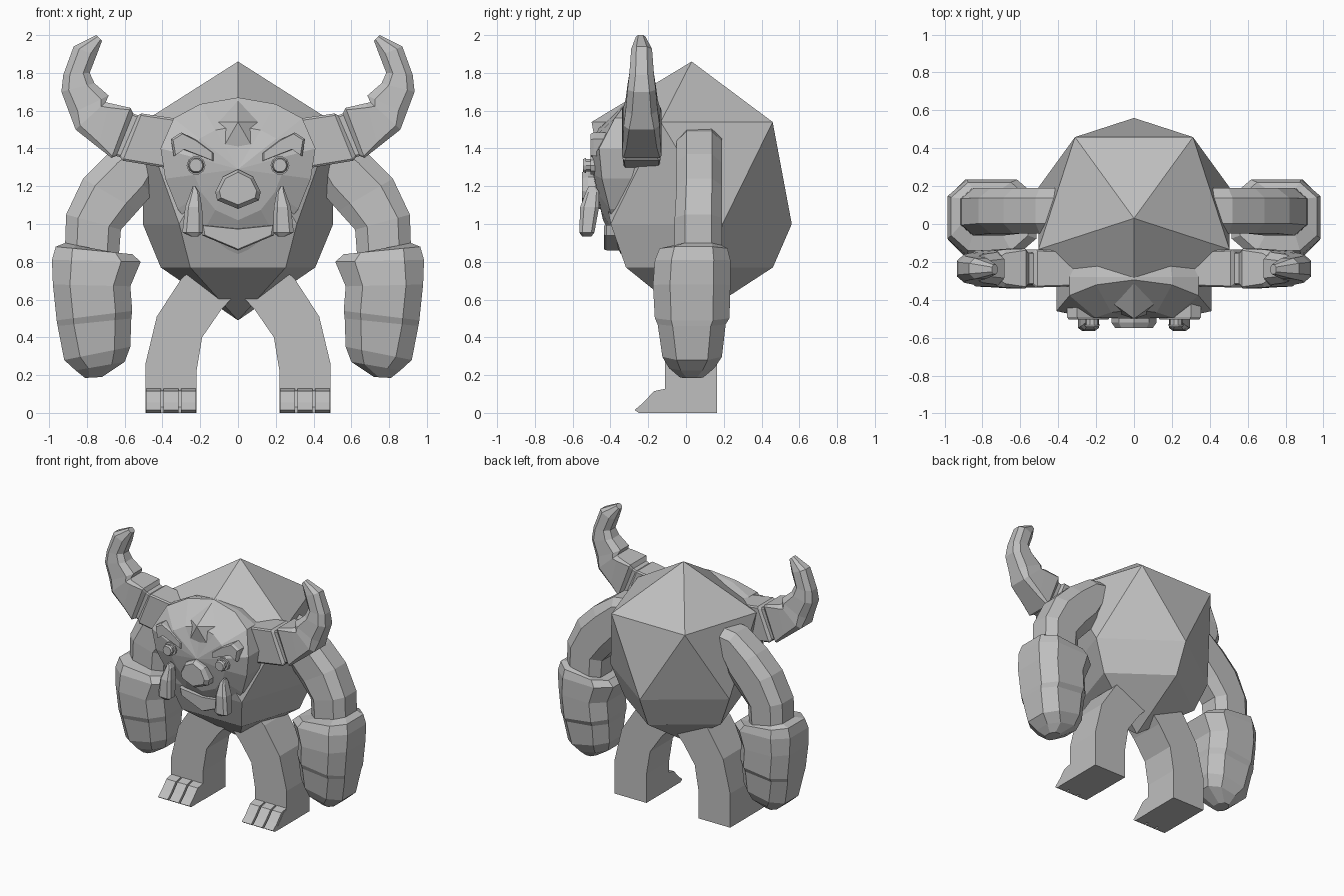
import bpy, bmesh, math

mat = bpy.data.materials.new("stone grey")
mat.diffuse_color = (0.52, 0.52, 0.52, 1)


def loft(name, rings, mirror=False, tips=(None, None)):
    """Skin rings of equal length; each end gets a flat cap or a tip point."""
    bm = bmesh.new()
    vr = [[bm.verts.new(p) for p in r] for r in rings]
    n = len(vr[0])
    for a, b in zip(vr, vr[1:]):
        for i in range(n):
            j = (i + 1) % n
            bm.faces.new((a[i], a[j], b[j], b[i]))
    for ring, tip in ((vr[0], tips[0]), (vr[-1], tips[1])):
        if tip:
            t = bm.verts.new(tip)
            for i in range(n):
                bm.faces.new((ring[i], ring[(i + 1) % n], t))
        else:
            bm.faces.new(ring)
    bmesh.ops.recalc_face_normals(bm, faces=bm.faces)
    me = bpy.data.meshes.new(name)
    bm.to_mesh(me)
    bm.free()
    me.materials.append(mat)
    ob = bpy.data.objects.new(name, me)
    bpy.context.collection.objects.link(ob)
    if mirror:
        ob.modifiers.new("mirror", 'MIRROR').use_mirror_merge = False
    return ob


def section(outer, inner, y0, y1, b):
    """Chamfered box cross-section between two points of the xz plane."""
    uv = [(b, 0), (1 - b, 0), (1, b), (1, 1 - b), (1 - b, 1), (b, 1), (0, 1 - b), (0, b)]
    if b == 0:
        uv = [(0, 0), (1, 0), (1, 1), (0, 1)]
    return [(outer[0] + u * (inner[0] - outer[0]), y0 + v * (y1 - y0),
             outer[1] + u * (inner[1] - outer[1])) for u, v in uv]


def plate(name, outline, layers, mirror=False):
    """Stack of scaled copies of an xz outline; layers are (y, scale)."""
    cx = sum(p[0] for p in outline) / len(outline)
    cz = sum(p[1] for p in outline) / len(outline)
    return loft(name, [[(cx + (x - cx) * s, y, cz + (z - cz) * s) for x, z in outline]
                       for y, s in layers], mirror)


# Body: five-sided faceted boulder
def pent(r, z, start):
    return [(r * math.cos(math.radians(start + 72 * i)),
             0.03 + r * math.sin(math.radians(start + 72 * i)), z) for i in range(5)]


bm = bmesh.new()
up, mid, low = [[bm.verts.new(p) for p in pent(*a)]
                for a in ((0.53, 1.54, 54), (0.53, 1.0, 18), (0.43, 0.77, 18))]
top, bottom = bm.verts.new((0, 0.03, 1.86)), bm.verts.new((0, 0.03, 0.49))
for i in range(5):
    j = (i + 1) % 5
    bm.faces.new((up[i], up[j], top))
    bm.faces.new((mid[i], mid[j], up[i]))
    bm.faces.new((up[i], mid[j], up[j]))
    bm.faces.new((low[i], low[j], mid[j], mid[i]))
    bm.faces.new((low[j], low[i], bottom))
bmesh.ops.recalc_face_normals(bm, faces=bm.faces)
me = bpy.data.meshes.new("body")
bm.to_mesh(me)
bm.free()
me.materials.append(mat)
bpy.context.collection.objects.link(bpy.data.objects.new("body", me))

# Head: domed face that leans back at the forehead and chin
half = [(0, 1.67), (0.2, 1.635), (0.34, 1.56), (0.41, 1.4), (0.385, 1.24), (0.32, 1.08), (0.2, 0.93)]
face = half + [(0, 0.84)] + [(-x, z) for x, z in half[:0:-1]]


def head_ring(y, s, lean):
    ring = []
    for x, z in face:
        zz = 1.29 + (z - 1.29) * s
        back = max(0, 1.3 - zz) * 0.25 + max(0, zz - 1.45) * 0.75
        ring.append((x * s, y + back * lean, zz))
    return ring


loft("head", [head_ring(-0.15, 0.92, 0), head_ring(-0.28, 1, 0),
              head_ring(-0.46, 1, 1), head_ring(-0.495, 0.6, 0.8)],
     tips=(None, (0, -0.50, 1.29)))

# Lower lip
plate("lower_lip", [(-0.2, 0.995), (0, 0.975), (0.2, 0.995), (0.19, 0.94), (0, 0.86), (-0.19, 0.94)],
      [(-0.32, 1), (-0.42, 1), (-0.435, 0.92)])

# Nose
plate("nose", [(-0.03, 1.275), (0, 1.29), (0.03, 1.275), (0.08, 1.25), (0.12, 1.17), (0.11, 1.125),
               (0, 1.08), (-0.11, 1.125), (-0.12, 1.17), (-0.08, 1.25)],
      [(-0.44, 1), (-0.52, 1), (-0.55, 0.82)])

# Eyes and brows
circle = [(0.222 + 0.05 * math.cos(k * math.tau / 10), 1.31 + 0.05 * math.sin(k * math.tau / 10))
          for k in range(10)]
plate("eye", circle, [(-0.45, 1), (-0.505, 1), (-0.505, 0.7), (-0.53, 0.7), (-0.53, 0.85), (-0.545, 0.7)], True)
plate("brow", [(0.125, 1.33), (0.125, 1.375), (0.22, 1.445), (0.30, 1.485), (0.355, 1.45),
               (0.34, 1.36), (0.29, 1.395), (0.2, 1.36)],
      [(-0.40, 1), (-0.49, 1), (-0.505, 0.9)], True)

# Tusks
loft("tusk", [section((o, z), (i, z), y0, y1, 0.2) for o, i, z, y0, y1 in (
    (0.25, 0.21, 0.935, -0.55, -0.50), (0.295, 0.185, 0.955, -0.565, -0.485),
    (0.28, 0.19, 1.09, -0.56, -0.46), (0.25, 0.205, 1.17, -0.53, -0.46),
    (0.24, 0.225, 1.2, -0.515, -0.48))], True)

# Horns, with a band groove near the root
horn = [((0.28, 1.32), (0.26, 1.555), -0.33, -0.14, 0.04), ((0.40, 1.30), (0.34, 1.56), -0.33, -0.14, 0.04),
        ((0.61, 1.335), (0.51, 1.585), -0.335, -0.135, 0.04),
        ((0.625, 1.355), (0.53, 1.575), -0.32, -0.15, 0.04),
        ((0.645, 1.36), (0.555, 1.585), -0.32, -0.15, 0.04),
        ((0.67, 1.35), (0.57, 1.615), -0.34, -0.13, 0.04),
        ((0.74, 1.405), (0.68, 1.64), -0.335, -0.135, 0.1), ((0.86, 1.5), (0.70, 1.645), -0.33, -0.14, 0.15),
        ((0.89, 1.58), (0.685, 1.68), -0.32, -0.15, 0.2), ((0.935, 1.70), (0.76, 1.745), -0.31, -0.16, 0.22),
        ((0.925, 1.79), (0.785, 1.80), -0.30, -0.17, 0.25), ((0.87, 1.94), (0.75, 1.89), -0.29, -0.18, 0.25),
        ((0.75, 2.0), (0.72, 1.97), -0.265, -0.215, 0.25)]
loft("horn", [section(*s) for s in horn], True)

# Arms with heavy forearms
arm = [((0.36, 1.51), (0.30, 1.30), -0.05, 0.19, 0.22), ((0.52, 1.49), (0.42, 1.26), -0.05, 0.19, 0.22),
       ((0.69, 1.37), (0.45, 1.16), -0.05, 0.19, 0.22), ((0.82, 1.24), (0.53, 1.07), -0.05, 0.19, 0.22),
       ((0.91, 1.05), (0.62, 0.97), -0.06, 0.19, 0.22), ((0.915, 0.9), (0.63, 0.84), -0.06, 0.19, 0.22),
       ((0.965, 0.88), (0.56, 0.84), -0.14, 0.22, 0.22), ((0.985, 0.81), (0.515, 0.80), -0.165, 0.235, 0.22),
       ((0.98, 0.68), (0.57, 0.67), -0.175, 0.235, 0.22), ((0.96, 0.49), (0.56, 0.54), -0.165, 0.23, 0.22),
       ((0.955, 0.46), (0.565, 0.50), -0.15, 0.21, 0.22), ((0.92, 0.28), (0.57, 0.35), -0.125, 0.19, 0.24),
       ((0.86, 0.225), (0.60, 0.27), -0.09, 0.15, 0.26), ((0.81, 0.185), (0.72, 0.19), -0.03, 0.09, 0.28)]
loft("arm", [section(*s) for s in arm], True)

# Legs
leg = [((0.49, 0), (0.22, 0)), ((0.49, 0.26), (0.22, 0.22)), ((0.43, 0.51), (0.19, 0.40)),
       ((0.30, 0.71), (0.09, 0.545)), ((0.2, 0.8), (0.02, 0.62))]
loft("leg", [section(o, i, -0.11, 0.165, 0) for o, i in leg], True)


# Feet and three toes each, as side profiles drawn across x
def foot_part(name, x0, x1, profile):
    loft(name, [[(x, y, z) for y, z in profile] for x in (x0, x1)], True)


foot_part("foot", 0.225, 0.49, [(-0.10, 0), (-0.22, 0), (-0.22, 0.03), (-0.145, 0.11), (-0.10, 0.12)])
for k in range(3):
    x = 0.222 + 0.093 * k
    foot_part("toe", x, x + 0.08, [(-0.10, 0), (-0.25, 0), (-0.272, 0.015), (-0.225, 0.055),
                                   (-0.17, 0.115), (-0.10, 0.13)])
